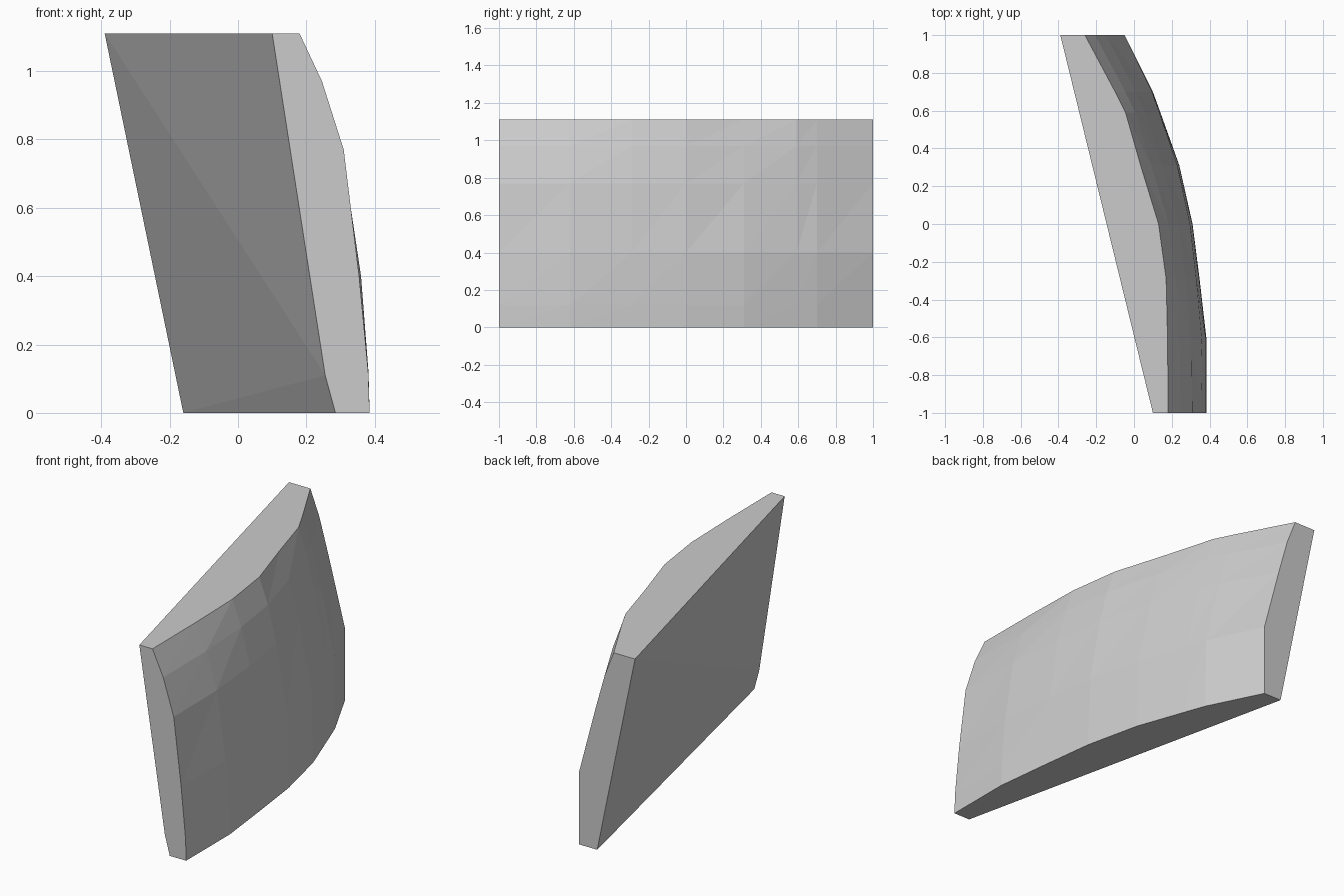
import bpy
import bmesh

cube = bpy.data.objects.get("Cube")
if cube:
    bpy.data.objects.remove(cube, do_unlink=True)

# Plain grey material
grey = bpy.data.materials.new("plain_grey")
grey.use_nodes = True
color = (0.6, 0.6, 0.6, 1)
grey.diffuse_color = color
grey.node_tree.nodes["Principled BSDF"].inputs["Base Color"].default_value = color

HEIGHT = 1.11

# Stations along the panel: y, outer x at the bottom, outer x at the top
stations = [
    (-1.0, 0.385, 0.18), (-0.62, 0.385, 0.178), (-0.29, 0.347, 0.17),
    (0.0, 0.31, 0.13), (0.31, 0.24, 0.035), (0.59, 0.14, -0.045),
    (0.70, 0.10, -0.10), (1.0, -0.05, -0.26),
]
# Rows up the panel: z, inward lean at the front end, inward lean at the back end
rows = [(0, 0, 0), (0.12, 0.02, 0), (0.40, 0.15, 0), (0.77, 0.37, 0.47),
        (0.97, 0.68, 0.74), (HEIGHT, 1, 1)]

bm = bmesh.new()

# Curved outer skin
grid = []
for y, low, high in stations:
    t = (y + 1) / 2
    column = []
    for z, front, back in rows:
        lean = front + (back - front) * t
        column.append(bm.verts.new((low + (high - low) * lean, y, z)))
    grid.append(column)
for a, b in zip(grid, grid[1:]):
    for i in range(len(rows) - 1):
        quad = [a[i], b[i], b[i + 1], a[i + 1]]
        bm.faces.new((quad[0], quad[1], quad[2]))
        bm.faces.new((quad[0], quad[2], quad[3]))

# Flat inner face with a small kink at the lower front corner
front_low = bm.verts.new((0.285, -1, 0))
front_kink = bm.verts.new((0.255, -1, 0.11))
front_top = bm.verts.new((0.10, -1, HEIGHT))
back_low = bm.verts.new((-0.16, 1, 0))
back_top = bm.verts.new((-0.39, 1, HEIGHT))
bm.faces.new((back_low, front_low, front_kink))
bm.faces.new((back_low, front_kink, back_top))
bm.faces.new((back_top, front_kink, front_top))

# Top, bottom and end edges
bm.faces.new([c[-1] for c in grid] + [back_top, front_top])
bm.faces.new([c[0] for c in grid] + [back_low, front_low])
bm.faces.new(grid[0] + [front_top, front_kink, front_low])
bm.faces.new(grid[-1] + [back_top, back_low])

bmesh.ops.recalc_face_normals(bm, faces=bm.faces)
mesh = bpy.data.meshes.new("curved_panel")
bm.to_mesh(mesh)
bm.free()
mesh.materials.append(grey)
panel = bpy.data.objects.new("curved_panel", mesh)
bpy.context.collection.objects.link(panel)
